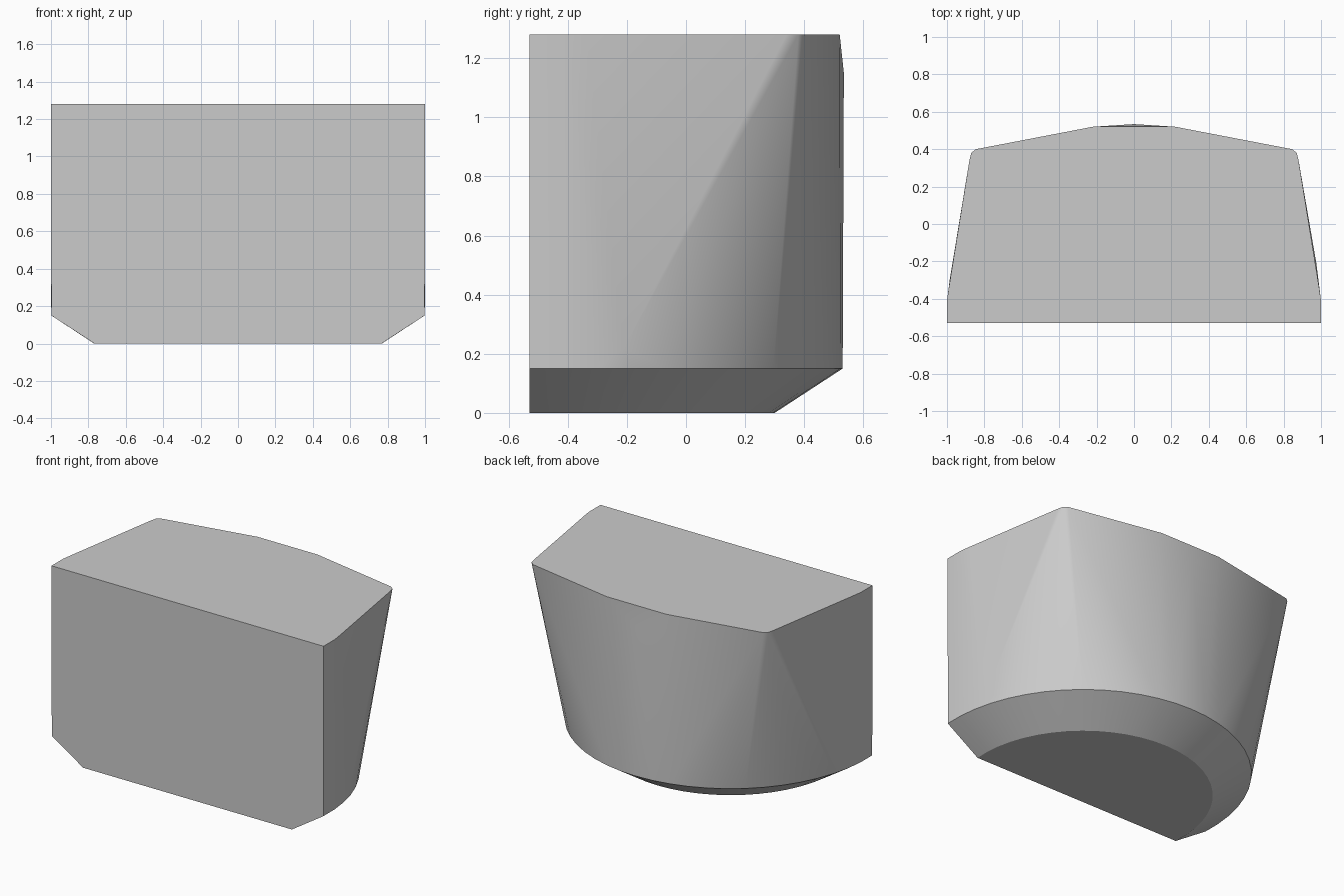
import bpy, bmesh, math

cube = bpy.data.objects.get("Cube")
if cube:
    bpy.data.objects.remove(cube, do_unlink=True)

FRONT, CENTRE = -0.53, -0.47
TOP, RIM = 1.28, 0.15


def arc(radius, z, steps=28):
    """Round outline cut off flat at the front."""
    start = math.asin((FRONT - CENTRE) / radius)
    sweep = math.pi - 2 * start
    angles = [start + sweep * i / steps for i in range(steps + 1)]
    return [(radius * math.cos(a), CENTRE + radius * math.sin(a), z) for a in angles]


# Angular top outline, mirrored
half_top = [(1.0, FRONT), (1.0, -0.41), (0.99, -0.34), (0.88, 0.34),
            (0.87, 0.38), (0.845, 0.4), (0.22, 0.52)]
points = [(s * x, y, TOP) for x, y in half_top for s in (1, -1)]

# Round rim, sloping underside, and shallow swells in the walls
points += arc(1.0, RIM) + arc(0.77, 0)
points += [(0, 0.534, 1.15), (0.975, -0.21, 0.22)]

# Skin stretched over the outlines
bm = bmesh.new()
for p in points:
    bm.verts.new(p)
hull = bmesh.ops.convex_hull(bm, input=bm.verts[:])
loose = {g for g in hull["geom_interior"] + hull["geom_unused"]
         if isinstance(g, bmesh.types.BMVert)}
bmesh.ops.delete(bm, geom=list(loose), context='VERTS')
bmesh.ops.dissolve_limit(bm, angle_limit=math.radians(0.3),
                         verts=bm.verts[:], edges=bm.edges[:])
bmesh.ops.recalc_face_normals(bm, faces=bm.faces[:])
mesh = bpy.data.meshes.new("tapered_block")
bm.to_mesh(mesh)
bm.free()

block = bpy.data.objects.new("tapered_block", mesh)
bpy.context.collection.objects.link(block)

# Plain grey
grey = bpy.data.materials.new("plain_grey")
grey.use_nodes = True
colour = (0.6, 0.6, 0.6, 1)
grey.diffuse_color = colour
grey.node_tree.nodes["Principled BSDF"].inputs["Base Color"].default_value = colour
mesh.materials.append(grey)

bpy.ops.object.select_all(action='DESELECT')
block.select_set(True)
bpy.context.view_layer.objects.active = block
bpy.ops.object.shade_smooth_by_angle(angle=math.radians(30))
